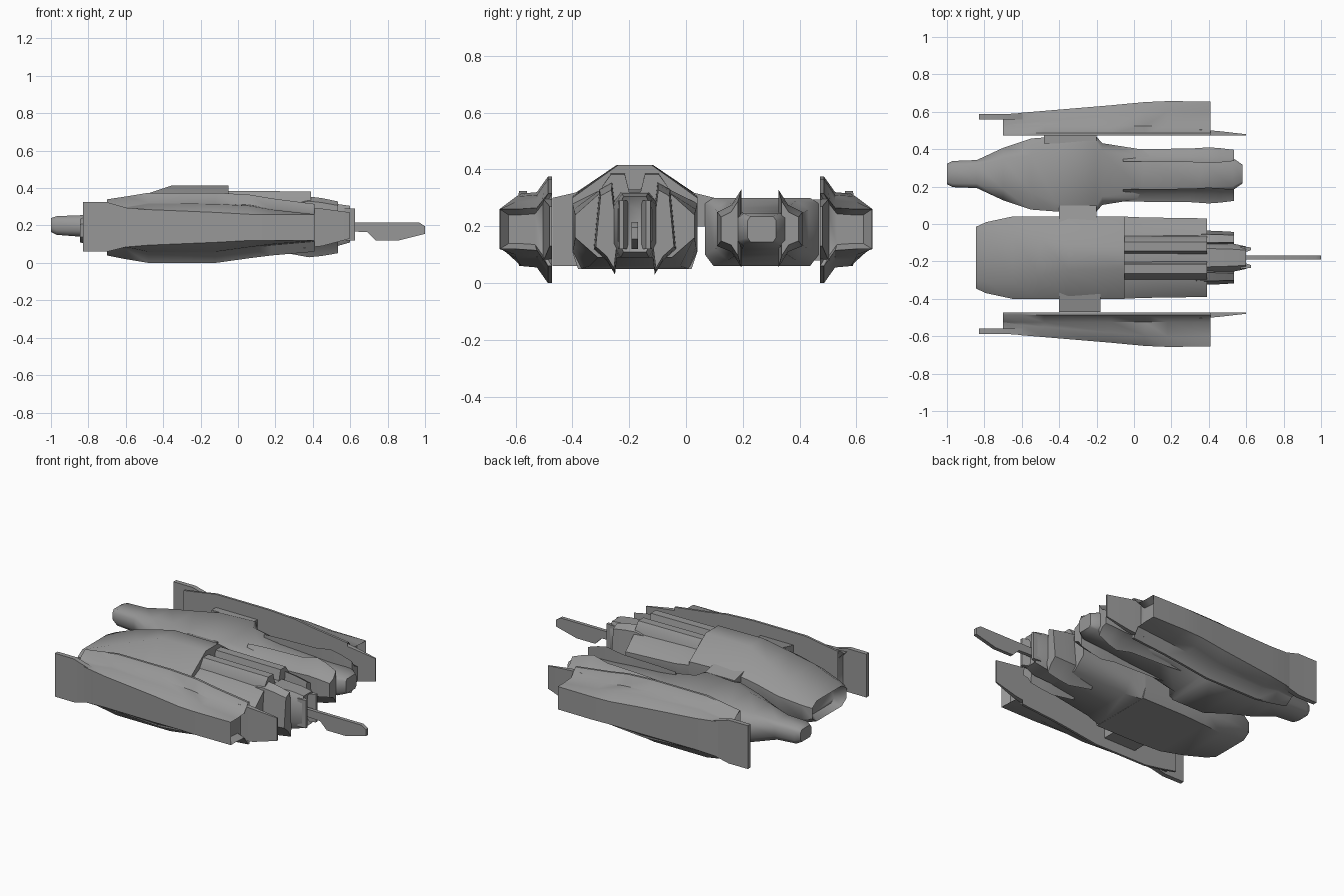
import bpy, bmesh, math

if "Cube" in bpy.data.objects:
    bpy.data.objects.remove(bpy.data.objects["Cube"])

GREY = bpy.data.materials.new("dark_grey")
GREY.diffuse_color = (.31, .31, .31, 1)
GREY.use_nodes = True
GREY.node_tree.nodes["Principled BSDF"].inputs["Base Color"].default_value = GREY.diffuse_color


def loft(name, rings, recess=(0, 0), angle=50):
    """Skin (x, [(y, z)...]) rings; recess hollows the (first, last) end."""
    rings = list(rings)

    def inner(ring, dx):
        x, p = ring
        cy = sum(a for a, b in p) / len(p)
        cz = sum(b for a, b in p) / len(p)
        return (x + dx, [(cy + (a - cy) * .72, cz + (b - cz) * .72) for a, b in p])

    first, last = rings[0], rings[-1]
    if recess[0]:
        rings.insert(0, inner(first, recess[0]))
    if recess[1]:
        rings.append(inner(last, -recess[1]))
    bm = bmesh.new()
    loops = [[bm.verts.new((x, y, z)) for y, z in p] for x, p in rings]
    n = len(loops[0])
    for a, b in zip(loops, loops[1:]):
        for i in range(n):
            j = (i + 1) % n
            bm.faces.new((a[i], a[j], b[j], b[i]))
    bm.faces.new(loops[0])
    bm.faces.new(loops[-1])
    return finish(name, bm, angle)


def finish(name, bm, angle=50):
    bmesh.ops.recalc_face_normals(bm, faces=bm.faces[:])
    me = bpy.data.meshes.new(name)
    bm.to_mesh(me)
    bm.free()
    me.materials.append(GREY)
    ob = bpy.data.objects.new(name, me)
    bpy.context.collection.objects.link(ob)
    bpy.ops.object.select_all(action='DESELECT')
    ob.select_set(True)
    bpy.context.view_layer.objects.active = ob
    bpy.ops.object.shade_smooth_by_angle(angle=math.radians(angle))
    return ob


def plate(name, profile, y0, y1):
    """Extrude an (x, z) outline from y0 to y1."""
    bm = bmesh.new()
    a = [bm.verts.new((x, y0, z)) for x, z in profile]
    b = [bm.verts.new((x, y1, z)) for x, z in profile]
    for i in range(len(a)):
        j = (i + 1) % len(a)
        bm.faces.new((a[i], a[j], b[j], b[i]))
    bm.faces.new(a)
    bm.faces.new(b)
    return finish(name, bm)


def octo(yc, rows):
    """Rows: x, half widths (middle, top, bottom), four heights going up."""
    for x, w, wt, wb, z0, z1, z2, z3 in rows:
        yield (x, [(yc - wb, z0), (yc + wb, z0), (yc + w, z1), (yc + w, z2),
                   (yc + wt, z3), (yc - wt, z3), (yc - w, z2), (yc - w, z1)])


def prong(name, yc, s, poly, rows):
    """Side prong: outline scaled about its middle at each x."""
    cy = sum(p[0] for p in poly) / len(poly)
    cz = sum(p[1] for p in poly) / len(poly)
    loft(name, [(x, [(yc + s * (cy + (a - cy) * k), cz + (b - cz) * k)
                     for a, b in poly]) for x, k in rows])


M, S = -.18, .267

# Main hull: wedge-shaped raised rear and lower forward body
loft("main_hull_rear", octo(M, [
    (-.845, .165, .12, .12, .11, .14, .205, .235),
    (-.79, .19, .13, .14, .095, .13, .22, .26),
    (-.65, .22, .13, .16, .065, .12, .25, .315),
    (-.50, .22, .10, .19, .05, .11, .285, .365),
    (-.35, .22, .065, .20, .05, .11, .31, .415),
    (-.05, .22, .06, .20, .05, .11, .30, .415)]), recess=(.05, 0))
loft("main_hull_front", octo(M, [
    (-.06, .22, .12, .19, .05, .11, .28, .33),
    (.05, .215, .12, .16, .06, .13, .26, .33),
    (.39, .21, .12, .13, .09, .16, .24, .32)]))

# Muzzle block at the front of the main hull
loft("muzzle", octo(M, [
    (.36, .09, .05, .06, .09, .14, .27, .32),
    (.53, .075, .045, .05, .09, .14, .27, .315),
    (.60, .06, .04, .04, .11, .15, .26, .305)]), recess=(0, .02))

for s, side in ((-1, "right"), (1, "left")):
    # Deck ridges with a groove between them
    loft(f"deck_ridge_{side}", [
        (x, [(M + s * .01, .28), (M + s * .035, .385 - d), (M + s * .085, .385 - d),
             (M + s * .115, .34), (M + s * .125, .28)])
        for x, d in ((-.06, 0), (.39, .003))])
    # Front prongs of the main hull
    prong(f"main_prong_{side}", M, s,
          [(.07, .03), (.10, .08), (.145, .12), (.125, .33), (.08, .355), (.055, .15)],
          [(.22, .8), (.38, 1), (.45, .95), (.535, .85)])
    # Muzzle teeth
    loft(f"muzzle_tooth_{side}", [
        (x, [(M + s * a, .12), (M + s * b, .12), (M + s * b, .29), (M + s * a, .29)])
        for x, a, b in ((.57, .02, .06), (.625, .04, .055))])

# Second hull
loft("second_hull", octo(S, [
    (-1.0, .055, .04, .04, .165, .185, .22, .24),
    (-.97, .07, .05, .05, .15, .175, .23, .25),
    (-.84, .075, .05, .05, .14, .17, .23, .255),
    (-.70, .14, .08, .08, .10, .14, .23, .275),
    (-.55, .19, .10, .10, .07, .12, .25, .295),
    (-.42, .20, .15, .17, .06, .10, .28, .30),
    (-.20, .20, .17, .17, .06, .10, .28, .30),
    (-.17, .165, .12, .12, .08, .12, .26, .29),
    (.05, .13, .09, .09, .10, .14, .24, .265),
    (.35, .10, .07, .07, .12, .15, .23, .25),
    (.53, .085, .065, .065, .13, .15, .23, .245),
    (.58, .05, .04, .04, .145, .16, .22, .235)]))
for s, side in ((-1, "right"), (1, "left")):
    prong(f"second_prong_{side}", S - .007, s,
          [(.065, .055), (.065, .33), (.10, .275), (.15, .25), (.15, .13), (.10, .11)],
          [(-.06, .75), (.05, .8), (.30, .85), (.40, 1), (.46, .9), (.535, .7)])

# Cross arms tying hulls and pods together
loft("outer_cross_arm", [
    (x, [(-.47, .06), (-.36, .06), (-.34, .33), (-.47, .30)])
    for x in (-.40, -.18)])
loft("inner_cross_arm", [
    (x, [(.01, .20), (.10, .20), (.10, .30), (.0, .325)])
    for x in (-.40, -.20)])
loft("left_cross_arm", [
    (x, [(.43, .08), (.48, .08), (.48, .295), (.43, .295)])
    for x in (-.48, -.20)])

# Side pods: tall flat inner wall, outer shell boxy at the rear, wedged ahead
# Rows: x, outer y, inner wall bottom/top, outer edge bottom/top
POD = [(-.70, .58, .04, .34, .075, .305), (-.60, .595, .02, .355, .085, .295),
       (-.48, .605, 0, .375, .095, .285), (-.12, .635, 0, .375, .11, .27),
       (.06, .652, .025, .365, .12, .26), (.18, .657, .04, .345, .12, .26),
       (.41, .655, .06, .315, .12, .26)]
for s, side in ((-1, "right"), (1, "left")):
    rings = []
    for x, yo, zb, zt, ob, ot in POD:
        t, b = max(zt - .06, ot), min(zb + .06, ob)
        p = [(.472, zb), (.472, zt), (.486, zt), (.525, t + .005), (yo - .055, t),
             (yo, ot), (yo, ob), (yo - .055, b), (.525, b - .005), (.486, zb)]
        rings.append((x, [(s * y, z) for y, z in p]))
    loft(f"pod_{side}", rings, recess=(.03, .04))
    # Rear fin, merging into the outer wall, and front blade of the pod
    loft(f"pod_rear_fin_{side}", [
        (x, [(s * .56, z0), (s * y, z0), (s * y, z1), (s * .56, z1)])
        for x, y, z0, z1 in ((-.83, .587, .06, .325), (-.70, .588, .06, .325),
                             (-.58, .592, .09, .29))])
    loft(f"pod_front_blade_{side}", [
        (x, [(s * .472, z0), (s * w, z0), (s * w, z1), (s * .472, z1)])
        for x, w, z0, z1 in ((.35, .505, .08, .30), (.45, .497, .09, .29),
                             (.60, .48, .13, .27))])

# Front barrel
plate("barrel", [(.54, .215), (.97, .215), (1, .195), (1, .155), (.86, .12),
                 (.735, .12), (.69, .165), (.54, .17)], M - .011, M + .011)
